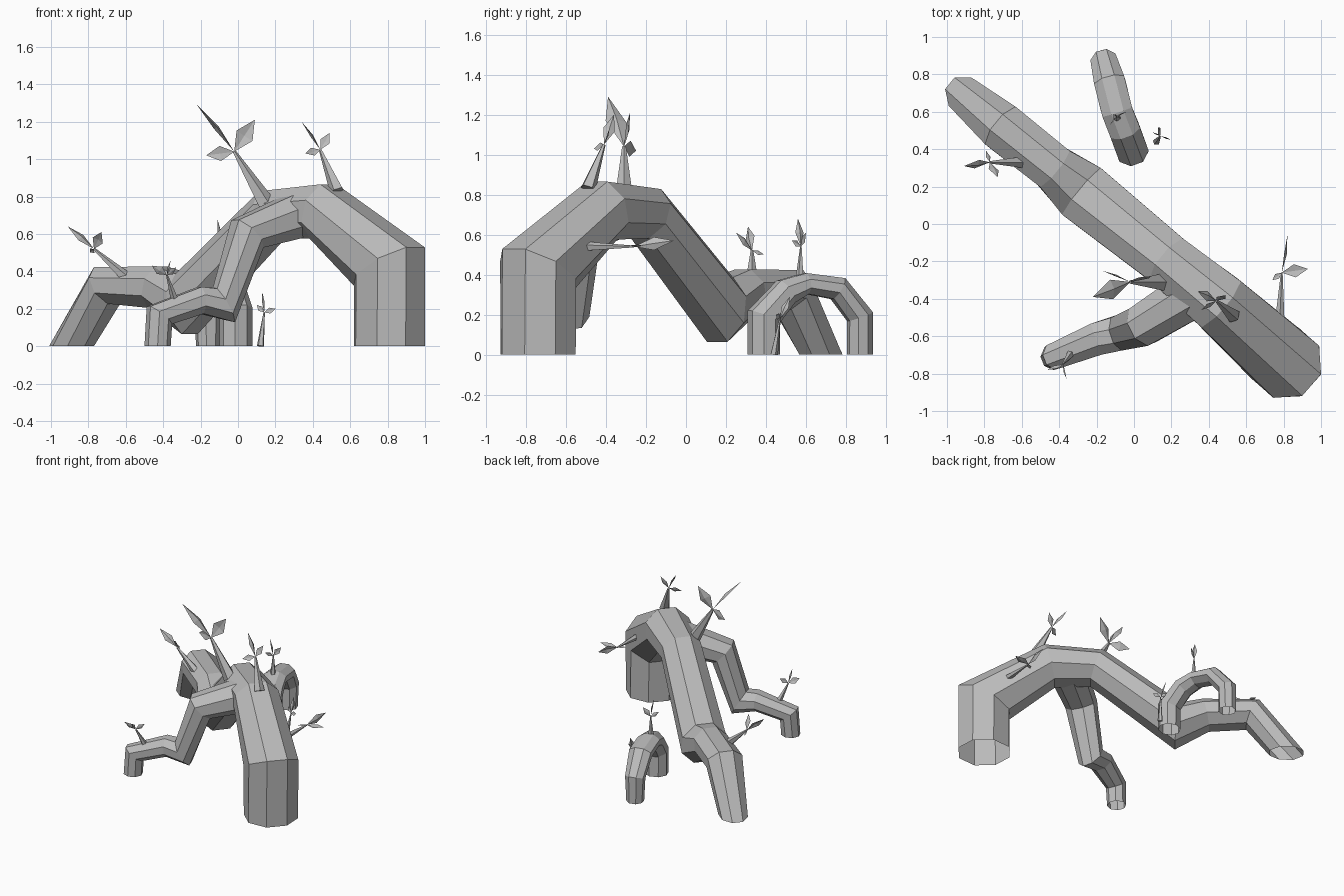
import bpy, bmesh, math
from mathutils import Vector

cube = bpy.data.objects.get("Cube")
if cube:
    bpy.data.objects.remove(cube)

# One plain grey material
grey = bpy.data.materials.new("plain_grey")
grey.use_nodes = True
COLOUR = (0.5, 0.5, 0.5, 1)
grey.diffuse_color = COLOUR
grey.node_tree.nodes["Principled BSDF"].inputs["Base Color"].default_value = COLOUR


def finish(bm, name):
    bmesh.ops.recalc_face_normals(bm, faces=bm.faces)
    mesh = bpy.data.meshes.new(name)
    bm.to_mesh(mesh)
    bm.free()
    mesh.materials.append(grey)
    obj = bpy.data.objects.new(name, mesh)
    bpy.context.collection.objects.link(obj)
    return obj


def tube(name, path, sides=8):
    """Open mitred tube; path holds x, y, z, half width, half height. Ground ends are cut level."""
    pts = [Vector(p[:3]) for p in path]
    last = len(pts) - 1
    bm = bmesh.new()
    rings = []
    for i, p in enumerate(pts):
        t_in = (p - pts[i - 1]) if i else pts[1] - p
        t_out = (pts[i + 1] - p) if i < last else t_in
        t_in, t_out = t_in.normalized(), t_out.normalized()
        n = (t_in + t_out).normalized()
        if p.z == 0:
            n = Vector((0, 0, math.copysign(1, t_in.z)))
        heading = pts[min(i + 2, last)] - pts[max(i - 2, 0)]
        side = Vector((-heading.y, heading.x, 0))
        side = (side - n * side.dot(n)).normalized()
        up = n.cross(side) / max(n.dot(t_in), 0.5)
        width, height = path[i][3:]
        ring = []
        for k in range(sides):
            a = math.tau * (k + 0.5) / sides
            ring.append(bm.verts.new(p + side * width * math.cos(a) + up * height * math.sin(a)))
        rings.append(ring)
    for r, s in zip(rings, rings[1:]):
        for k in range(sides):
            j = (k + 1) % sides
            bm.faces.new((r[k], r[j], s[j], s[k]))
    return finish(bm, name)


def leaf(bm, start, tip, width_axis, fold_axis, width):
    """Folded kite blade."""
    d = tip - start
    w = width_axis.normalized() * d.length * width
    mid = start + d * 0.5
    a, b = bm.verts.new(start), bm.verts.new(tip)
    ridge = bm.verts.new(mid + fold_axis.normalized() * d.length * 0.06)
    for s in (1, -1):
        edge = bm.verts.new(mid + w * s)
        bm.faces.new((a, edge, ridge))
        bm.faces.new((edge, b, ridge))


def twig(name, base, top, radius, tips):
    """Tapered stem with three leaves; the first leaf stands across the other two."""
    base, top = Vector(base), Vector(top)
    d = top - base
    bm = bmesh.new()
    stem = bmesh.ops.create_cone(bm, segments=5, radius1=radius, radius2=radius * 0.2,
                                 depth=d.length, cap_ends=True)["verts"]
    turn = d.to_track_quat("Z", "Y")
    for v in stem:
        v.co = turn @ v.co + (base + top) / 2
    tips = [Vector(t) for t in tips]
    normal = d.cross(tips[1] - top)
    for i, tip in enumerate(tips):
        flat = normal.cross(tip - top)
        if i == 0:
            leaf(bm, top, tip, normal, flat, 0.16)
        else:
            leaf(bm, top, tip, flat, normal, 0.25)
    return finish(bm, name)


# Thick arching root
tube("main_root", [
    (0.81, -0.74, 0, 0.2, 0.2), (0.81, -0.74, 0.425, 0.2, 0.2),
    (0.455, -0.42, 0.72, 0.175, 0.155), (0.185, -0.2, 0.705, 0.155, 0.135),
    (-0.275, 0.17, 0.225, 0.175, 0.15), (-0.43, 0.30, 0.315, 0.135, 0.12),
    (-0.70, 0.515, 0.325, 0.14, 0.105), (-0.89, 0.675, 0, 0.105, 0.105)])

# Side root leaving the crest
tube("side_root", [
    (0.32, -0.37, 0.70, 0.14, 0.13), (0.05, -0.54, 0.6, 0.12, 0.1),
    (-0.075, -0.58, 0.22, 0.1, 0.085), (-0.2, -0.615, 0.245, 0.095, 0.075),
    (-0.42, -0.705, 0.165, 0.075, 0.07), (-0.43, -0.71, 0, 0.07, 0.07)])

# Small separate loop behind
tube("small_root_loop", [
    (-0.01, 0.39, 0, 0.09, 0.08), (-0.01, 0.39, 0.19, 0.09, 0.08),
    (-0.05, 0.5, 0.315, 0.09, 0.07), (-0.09, 0.6, 0.355, 0.09, 0.055),
    (-0.13, 0.76, 0.33, 0.09, 0.06), (-0.16, 0.87, 0.19, 0.075, 0.065),
    (-0.16, 0.87, 0, 0.065, 0.065)])

# Leafy twigs
twig("crest_twig", (0.15, -0.31, 0.76), (-0.02, -0.31, 1.04), 0.05,
     [(-0.22, -0.39, 1.29), (0.09, -0.28, 1.21), (-0.17, -0.25, 1.02)])
twig("shoulder_twig", (0.53, -0.49, 0.83), (0.44, -0.41, 1.05), 0.04,
     [(0.34, -0.36, 1.2), (0.49, -0.38, 1.14), (0.36, -0.46, 1.03)])
twig("outer_side_twig", (0.78, -0.5, 0.54), (0.79, -0.26, 0.54), 0.025,
     [(0.82, -0.06, 0.57), (0.93, -0.24, 0.55), (0.74, -0.3, 0.54)])
twig("far_end_twig", (-0.58, 0.33, 0.35), (-0.77, 0.33, 0.52), 0.035,
     [(-0.91, 0.31, 0.64), (-0.73, 0.25, 0.61), (-0.79, 0.39, 0.5)])
twig("side_root_twig", (-0.33, -0.68, 0.22), (-0.38, -0.75, 0.38), 0.025,
     [(-0.36, -0.83, 0.46), (-0.46, -0.78, 0.43), (-0.33, -0.71, 0.42)])
twig("loop_twig", (-0.09, 0.57, 0.38), (-0.09, 0.575, 0.54), 0.022,
     [(-0.11, 0.56, 0.68), (-0.04, 0.6, 0.61), (-0.13, 0.53, 0.57)])
twig("ground_twig", (0.12, 0.44, 0), (0.14, 0.47, 0.18), 0.02,
     [(0.13, 0.52, 0.29), (0.2, 0.45, 0.2), (0.1, 0.49, 0.22)])
